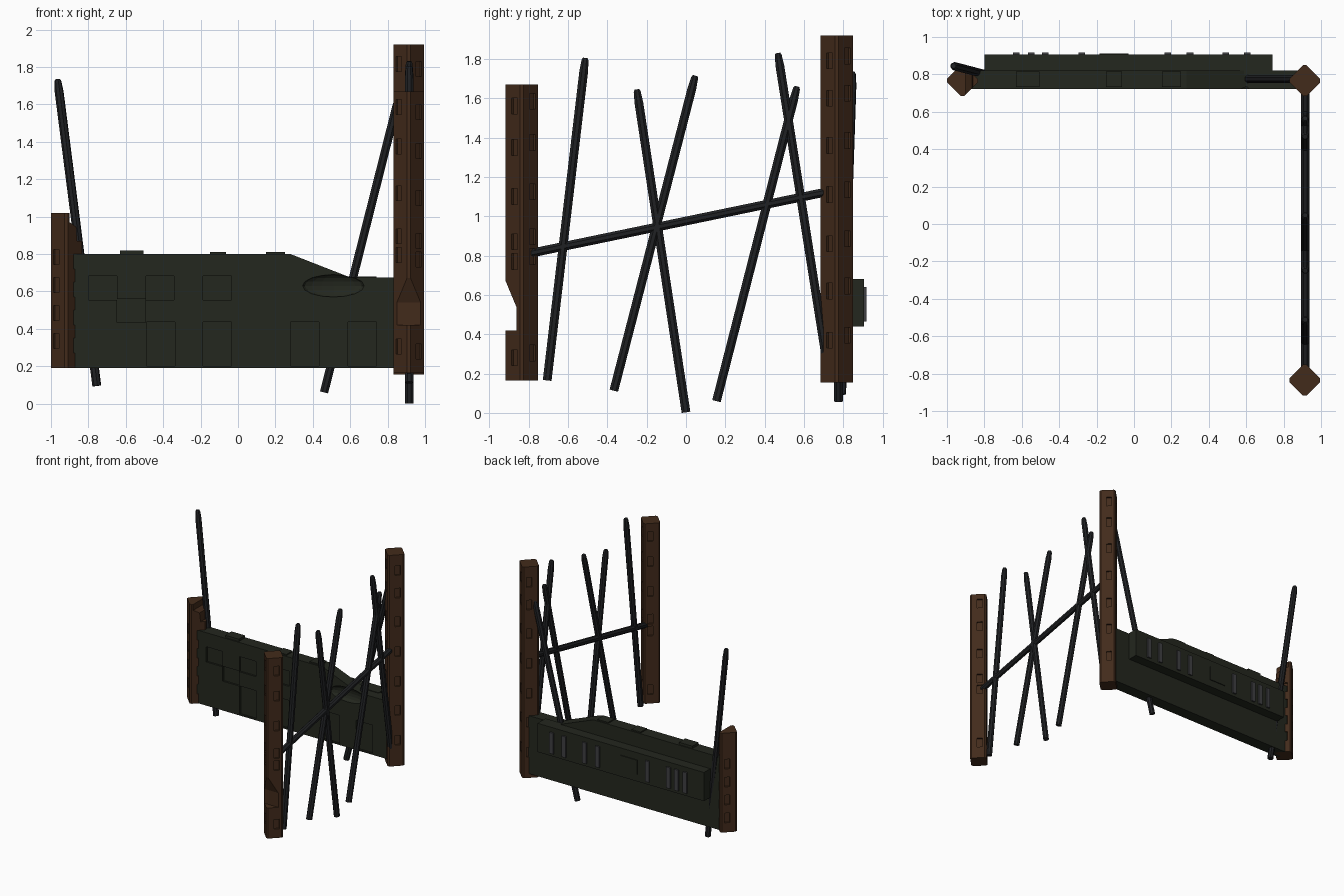
import bpy, bmesh, math
from mathutils import Vector, Matrix

if "Cube" in bpy.data.objects:
    bpy.data.objects.remove(bpy.data.objects["Cube"])


def material(name, rgb):
    m = bpy.data.materials.new(name)
    m.diffuse_color = (*rgb, 1)
    m.use_nodes = True
    m.node_tree.nodes["Principled BSDF"].inputs["Base Color"].default_value = m.diffuse_color
    return m


WOOD = material("dark_wood", (0.055, 0.024, 0.011))
STONE = material("mossy_stone", (0.017, 0.020, 0.013))
IRON = material("black_iron", (0.014, 0.015, 0.017))
SLAT = material("grey_slat", (0.05, 0.05, 0.055))


def to_object(bm, name, mat=None):
    bmesh.ops.recalc_face_normals(bm, faces=bm.faces[:])
    me = bpy.data.meshes.new(name)
    bm.to_mesh(me)
    bm.free()
    ob = bpy.data.objects.new(name, me)
    bpy.context.collection.objects.link(ob)
    if mat:
        me.materials.append(mat)
    return ob


def add_box(bm, lo, hi, rot=Matrix.Identity(4)):
    lo, hi = Vector(lo), Vector(hi)
    m = rot @ Matrix.Translation((lo + hi) / 2) @ Matrix.Diagonal((*(hi - lo), 1))
    return bmesh.ops.create_cube(bm, size=1, matrix=m)


def add_prism(bm, profile, a, b, axis):
    # extrude a 2D profile along y (profile is x,z) or x (profile is y,z)
    put = (lambda p, d: (p[0], d, p[1])) if axis == 'y' else (lambda p, d: (d, p[0], p[1]))
    rings = [[bm.verts.new(put(p, d)) for p in profile] for d in (a, b)]
    bm.faces.new(rings[0])
    bm.faces.new(rings[1][::-1])
    n = len(profile)
    for i in range(n):
        j = (i + 1) % n
        bm.faces.new((rings[0][i], rings[1][i], rings[1][j], rings[0][j]))


def carve(ob, bm):
    # subtract the cutter mesh and bake the result
    cutter = to_object(bm, "cutter")
    cutter.hide_render = True
    mod = ob.modifiers.new("carve", 'BOOLEAN')
    mod.operation, mod.solver, mod.object = 'DIFFERENCE', 'EXACT', cutter
    dg = bpy.context.evaluated_depsgraph_get()
    me = bpy.data.meshes.new_from_object(ob.evaluated_get(dg))
    ob.modifiers.clear()
    ob.data = me
    bpy.data.objects.remove(cutter)


def post(name, x, y, z0, z1, marks):
    # square post turned 45 degrees with bevelled edges
    h, turn = 0.065, Matrix.Translation((x, y, 0)) @ Matrix.Rotation(math.pi / 4, 4, 'Z')
    bm = bmesh.new()
    add_box(bm, (-h, -h, z0), (h, h, z1), turn)
    edges = [e for e in bm.edges if abs(e.verts[0].co.z - e.verts[1].co.z) > 0.1]
    bmesh.ops.bevel(bm, geom=edges, offset=0.013, segments=1, affect='EDGES')
    ob = to_object(bm, name, WOOD)
    # small sockets cut along all four faces
    cut = bmesh.new()
    for side in range(4):
        r = turn @ Matrix.Rotation(side * math.pi / 2, 4, 'Z')
        for z in marks:
            zz = z + (0.025 if side % 2 else 0)
            s = 0.012 if side < 2 else -0.012
            add_box(cut, (s - 0.021, -h - 0.05, zz - 0.04), (s + 0.021, -h + 0.014, zz + 0.04), r)
    carve(ob, cut)
    return ob


def pole(name, p, q, r=0.024):
    # eight sided iron bar with a tapered tip
    p, q = Vector(p), Vector(q)
    L = (q - p).length
    rot = (q - p).to_track_quat('Z', 'Y').to_matrix()
    bm = bmesh.new()
    rings = []
    for d, k in ((0, 1), (L - 0.07, 1), (L - 0.012, 0.8), (L, 0.55)):
        rings.append([bm.verts.new(p + rot @ Vector((r * k * math.cos(a), r * k * math.sin(a), d)))
                      for a in ((i + 0.5) * math.pi / 4 for i in range(8))])
    for a, b in zip(rings, rings[1:]):
        for i in range(8):
            j = (i + 1) % 8
            bm.faces.new((a[i], a[j], b[j], b[i]))
    bm.faces.new(rings[0][::-1])
    bm.faces.new(rings[-1])
    return to_object(bm, name, IRON)


# posts
post("corner_post", 0.913, 0.767, 0.155, 1.92, (0.37, 0.62, 0.86, 1.11, 1.36, 1.6, 1.79))
front_post = post("front_post", 0.913, -0.835, 0.165, 1.67, (0.28, 0.77, 0.87, 1.1, 1.35, 1.56))
left_post = post("left_post", -0.918, 0.767, 0.19, 1.02, (0.31, 0.46, 0.61, 0.76))

# chipped corner of the front post
bm = bmesh.new()
add_prism(bm, [(-1.0, 0.86), (-0.917, 0.67), (-0.863, 0.54), (-0.863, 0.42), (-1.0, 0.42)], 0.7, 1.1, 'x')
carve(front_post, bm)

# broken top of the left post
bm = bmesh.new()
add_prism(bm, [(-0.9, 1.2), (-0.9, 0.97), (-0.865, 0.945), (-0.86, 0.87), (-0.7, 0.87), (-0.7, 1.2)],
          0.5, 1.0, 'y')
carve(left_post, bm)

# wall with a sloped break
bm = bmesh.new()
add_prism(bm, [(-0.9, 0.19), (0.88, 0.19), (0.88, 0.675), (0.6, 0.675), (0.28, 0.80), (-0.9, 0.80)],
          0.722, 0.822, 'y')
wall = to_object(bm, "wall", STONE)

# shallow brick recesses and a dent in the wall front
bm = bmesh.new()
for x, z0, z1 in ((-0.8, .555, .682), (-0.493, .555, .682), (-0.187, .555, .682), (-0.647, .435, .56),
                  (-0.49, .2, .437), (-0.187, .2, .437), (0.28, .2, .437), (0.588, .2, .437)):
    add_box(bm, (x, 0.68, z0), (x + 0.152, 0.737, z1))
carve(wall, bm)
bm = bmesh.new()
bmesh.ops.create_uvsphere(bm, u_segments=16, v_segments=8, radius=1, matrix=Matrix.Translation(
    (0.51, 0.722, 0.63)) @ Matrix.Diagonal((0.165, 0.035, 0.06, 1)))
carve(wall, bm)

# loose bricks on the wall top
bm = bmesh.new()
for x0, x1, z in ((-0.63, -0.505, 0.82), (-0.15, -0.065, 0.81), (0.15, 0.25, 0.81)):
    add_box(bm, (x0, 0.732, 0.77), (x1, 0.815, z))
to_object(bm, "top_bricks", STONE)

# thick ledge on the wall back with plates and slats
bm = bmesh.new()
add_box(bm, (-0.8, 0.80, 0.44), (0.74, 0.905, 0.68))
to_object(bm, "back_ledge", STONE)
bm = bmesh.new()
add_box(bm, (-0.185, 0.89, 0.50), (-0.03, 0.912, 0.62))
to_object(bm, "back_plate", STONE)
bm = bmesh.new()
for x in (-0.63, -0.55, -0.475, -0.28, 0.18, 0.30, 0.49, 0.605):
    add_box(bm, (x - 0.018, 0.89, 0.465), (x + 0.018, 0.917, 0.64))
to_object(bm, "back_slats", SLAT)

# iron bars on the right side, as (y, z) bottom and top
for i, (y0, z0, y1, z1) in enumerate(((-0.706, 0.165, -0.512, 1.805), (-0.367, 0.113, 0.047, 1.715),
                                      (0.0, 0.003, -0.25, 1.645), (0.155, 0.06, 0.565, 1.66),
                                      (0.725, 0.2, 0.467, 1.83))):
    pole(f"side_bar_{i + 1}", (0.915, y0, z0), (0.915, y1, z1))
pole("side_rail", (0.915, -0.79, 0.812), (0.915, 0.76, 1.133))

# iron bars through the back wall
pole("back_bar_left", (-0.755, 0.79, 0.095), (-0.965, 0.845, 1.735))
pole("back_bar_right", (0.46, 0.775, 0.06), (0.865, 0.775, 1.66))
